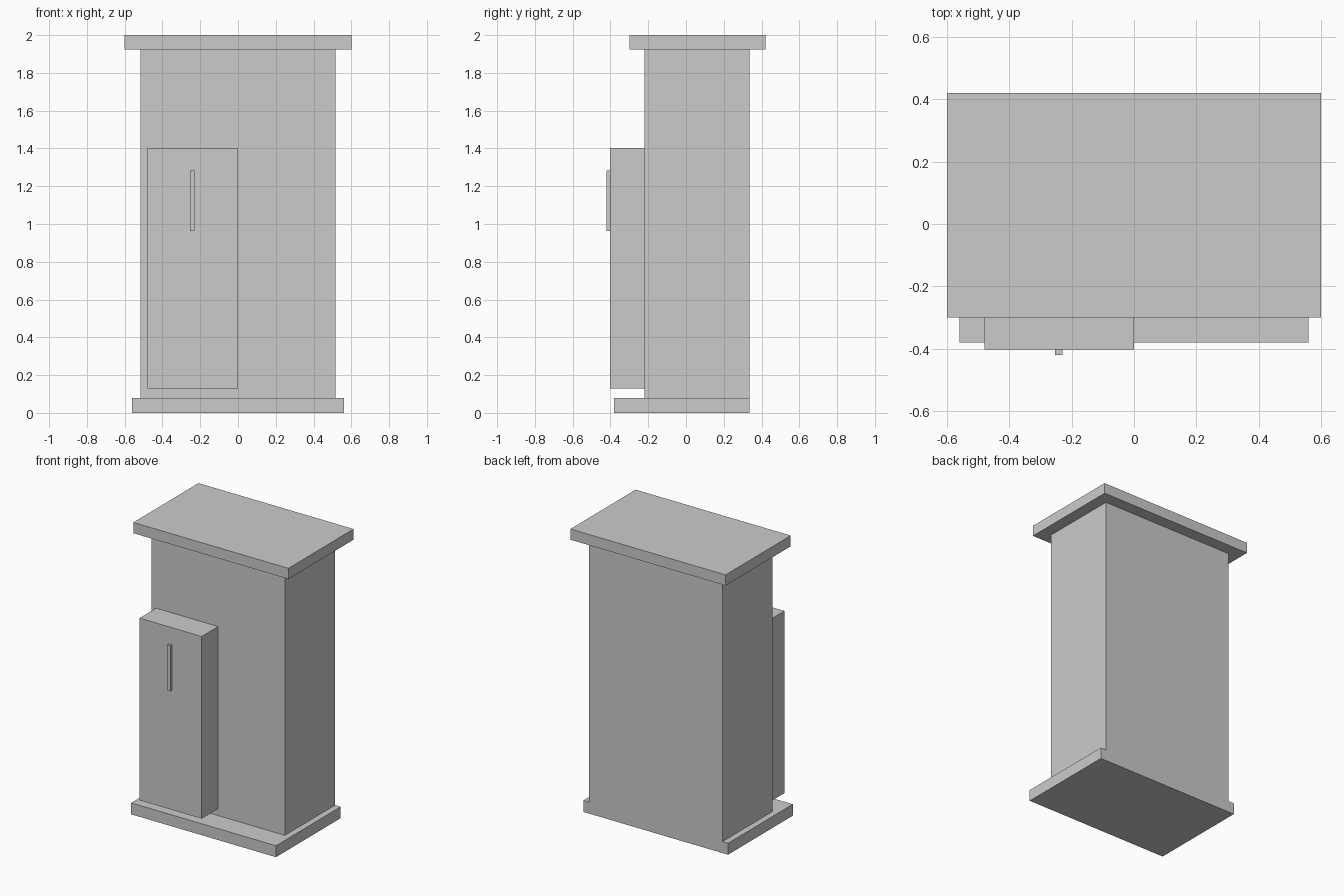
import bpy
import bmesh
from mathutils import Vector

default = bpy.data.objects.get("Cube")
if default:
    bpy.data.objects.remove(default, do_unlink=True)

# Single plain grey for every part
grey = bpy.data.materials.new("plain_grey")
grey.use_nodes = True
colour = (0.6, 0.6, 0.6, 1)
grey.diffuse_color = colour
grey.node_tree.nodes["Principled BSDF"].inputs["Base Color"].default_value = colour


def box(name, low, high):
    """Flat-sided box between two opposite corners."""
    low, high = Vector(low), Vector(high)
    mesh = bpy.data.meshes.new(name)
    bm = bmesh.new()
    bmesh.ops.create_cube(bm, size=1)
    bmesh.ops.scale(bm, vec=high - low, verts=bm.verts)
    bm.to_mesh(mesh)
    bm.free()
    mesh.materials.append(grey)
    obj = bpy.data.objects.new(name, mesh)
    obj.location = (low + high) / 2
    bpy.context.collection.objects.link(obj)
    return obj


# Plinth, flush with the body at the back
box("base", (-0.56, -0.38, 0), (0.56, 0.335, 0.08))
# Main cabinet
box("body", (-0.517, -0.22, 0.08), (0.517, 0.335, 1.925))
# Overhanging top slab
box("top_slab", (-0.6, -0.3, 1.925), (0.6, 0.42, 2))
# Thick door on the right half and its upright handle
box("door", (-0.48, -0.402, 0.128), (0, -0.22, 1.402))
box("door_handle", (-0.253, -0.42, 0.964), (-0.23, -0.402, 1.283))
